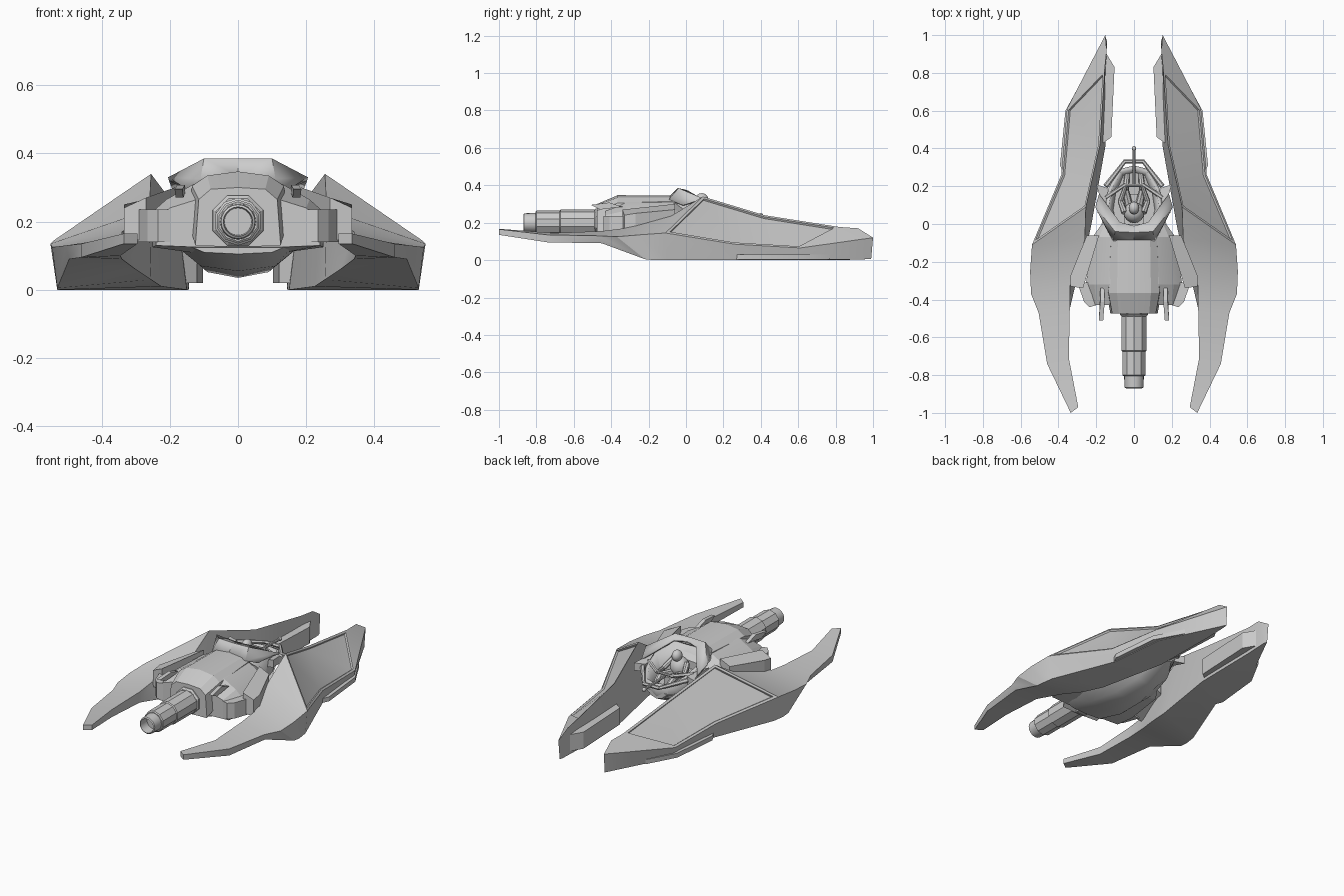
import bpy, bmesh, math
from mathutils import Vector

if "Cube" in bpy.data.objects:
    bpy.data.objects.remove(bpy.data.objects["Cube"])


def finish(name, bm, mirror=False, solid=0, angle=25):
    bmesh.ops.recalc_face_normals(bm, faces=bm.faces[:])
    me = bpy.data.meshes.new(name)
    bm.to_mesh(me)
    bm.free()
    ob = bpy.data.objects.new(name, me)
    bpy.context.collection.objects.link(ob)
    bpy.ops.object.select_all(action='DESELECT')
    ob.select_set(True)
    bpy.context.view_layer.objects.active = ob
    bpy.ops.object.shade_smooth_by_angle(angle=math.radians(angle))
    if solid:
        m = ob.modifiers.new("thickness", 'SOLIDIFY')
        m.thickness = solid
    if mirror:
        m = ob.modifiers.new("mirror", 'MIRROR')
        m.merge_threshold = 0.0005
    return ob


def skin(rows, ring=True, caps=True):
    """Bridge successive rows of points with quads."""
    bm = bmesh.new()
    vs = [[bm.verts.new(p) for p in r] for r in rows]
    n = len(rows[0])
    for a, b in zip(vs, vs[1:]):
        for i in range(n if ring else n - 1):
            j = (i + 1) % n
            bm.faces.new((a[i], a[j], b[j], b[i]))
    if caps:
        bm.faces.new(vs[0])
        bm.faces.new(vs[-1])
    return bm


def prism(name, outline, z0, z1, mirror=True):
    rows = [[(x, y, z) for x, y in outline] for z in (z0, z1)]
    return finish(name, skin(rows), mirror)


def full(half):
    """Mirror a half section (centre top to centre bottom) into a ring."""
    return half + [(-x, z) for x, z in half[-2:0:-1]]


def lathe_y(name, profile, sides, z, twist=0.0):
    rows = []
    for y, r in profile:
        rows.append([(r * math.cos(a), y, z + r * math.sin(a)) for a in
                     (2 * math.pi * (i + twist) / sides for i in range(sides))])
    return finish(name, skin(rows))


def tube(name, a, b, r0, r1=None, mirror=False, sides=8):
    a, b = Vector(a), Vector(b)
    q = (b - a).to_track_quat('Z', 'Y')
    rows = [[c + q @ Vector((r * math.cos(2 * math.pi * i / sides), r * math.sin(2 * math.pi * i / sides), 0))
             for i in range(sides)] for c, r in ((a, r0), (b, r0 if r1 is None else r1))]
    return finish(name, skin(rows), mirror)


def ball(name, loc, scale, mirror=False, seg=16):
    bm = bmesh.new()
    bmesh.ops.create_uvsphere(bm, u_segments=seg, v_segments=seg // 2, radius=1)
    for v in bm.verts:
        v.co = Vector(loc) + Vector([c * s for c, s in zip(v.co, scale)])
    return finish(name, bm, mirror, angle=50)


# Side hulls: four long rails, from front prong to tail tip, skinned together
ridge = [(.295, -.97, .165), (.345, -.71, .145), (.34, -.45, .155), (.34, -.33, .17), (.26, -.08, .235),
         (.255, .09, .34), (.18, .42, .24), (.155, .82, .177), (.145, .92, .17)]
edge = [(.335, -1, .165), (.46, -.74, .135), (.505, -.47, .13), (.545, -.37, .125), (.55, -.25, .135),
        (.54, -.11, .145), (.385, .26, .085), (.355, .61, .065), (.152, 1, .12)]
keel_out = [(.335, -1, .135), (.46, -.74, .095), (.495, -.45, .09), (.53, -.22, .005), (.53, -.17, 0),
            (.52, -.1, 0), (.37, .28, 0), (.335, .62, 0), (.15, .99, .005)]
keel_in = [(.295, -.97, .135), (.345, -.71, .10), (.34, -.45, .09), (.3, -.28, .06), (.255, -.14, .03),
           (.225, 0, .01), (.15, .42, 0), (.145, .82, 0), (.144, .97, .005)]
bm = skin(list(zip(ridge, edge, keel_out, keel_in)))
bmesh.ops.recalc_face_normals(bm, faces=bm.faces[:])
# Recessed panel on the two large outer faces
bm.faces.ensure_lookup_table()
panel = [bm.faces[20], bm.faces[24]]
bmesh.ops.inset_region(bm, faces=panel, thickness=.013, use_even_offset=True)
bmesh.ops.inset_region(bm, faces=panel, thickness=.003, depth=-.01, use_even_offset=True)
finish("side_hull", bm, True)

# Rails on the inner and outer flanks of the hulls
prism("inner_rail", [(.175, .42), (.12, .46), (.103, .83), (.145, .9), (.16, .85)], .02, .12)
prism("outer_skid", [(.36, .24), (.392, .31), (.363, .6), (.27, .77), (.3, .5)], .003, .03)

# Central hull
core = [(-.43, [(0, .275), (.12, .265), (.2, .24), (.24, .2), (.24, .13), (.12, .125), (0, .125)]),
        (-.32, [(0, .33), (.13, .31), (.21, .265), (.255, .225), (.25, .125), (.14, .11), (0, .11)]),
        (-.07, [(0, .335), (.12, .31), (.185, .275), (.22, .24), (.22, .13), (.14, .11), (0, .11)]),
        (.0, [(0, .27), (.12, .26), (.155, .24), (.17, .22), (.17, .14), (.13, .12), (0, .12)])]
finish("central_hull", skin([[(x, y, z) for x, z in full(h)] for y, h in core]), angle=15)

# Raised centre plate over the engine
plate = [(-.475, [(0, .30), (.08, .295), (.115, .265), (.125, .13), (0, .125)]),
         (-.365, [(0, .347), (.09, .335), (.135, .305), (.145, .2), (0, .2)]),
         (-.06, [(0, .345), (.085, .335), (.12, .315), (.13, .2), (0, .2)])]
finish("engine_cowl", skin([[(x, y, z) for x, z in full(h)] for y, h in plate]), angle=15)

# Belly: shallow keeled dish, narrowing toward the open cockpit nose
belly = [(-.42, [(0, .14), (.17, .14), (.1, .11), (0, .105)]),
         (-.25, [(0, .15), (.19, .135), (.11, .07), (0, .055)]),
         (-.05, [(0, .16), (.185, .135), (.09, .052), (0, .035)]),
         (.12, [(0, .17), (.14, .145), (.07, .075), (0, .06)]),
         (.28, [(0, .19), (.07, .18), (.035, .15), (0, .14)])]
finish("belly", skin([[(x, y, z) for x, z in full(h)] for y, h in belly]), angle=40)

# Engine barrel with stepped nozzle and open bore
lathe_y("engine_collar", [(-.42, .085), (-.48, .08), (-.49, .07)], 8, .203, .5)
lathe_y("engine_barrel", [(-.45, .07), (-.67, .07), (-.675, .064), (-.8, .064), (-.805, .058)], 10, .2, .5)
lathe_y("engine_nozzle", [(-.79, .053), (-.865, .05), (-.87, .043), (-.81, .04)], 20, .2)

# Shoulder pods that join hull and side hulls, with end blocks
pod = lambda zs: [(.185, -.06, zs[0]), (.25, -.06, zs[1]), (.335, -.27, zs[2]), (.335, -.33, zs[3]),
                  (.27, -.34, zs[4])]
finish("shoulder_pod", skin([pod((.2, .17, .14, .14, .15)), pod((.3, .27, .25, .24, .27))]), True, angle=10)
prism("shoulder_block", [(.22, -.31), (.3, -.31), (.265, -.41), (.235, -.44), (.2, -.43)], .14, .235)

# Small blades on the front shoulders
finish("shoulder_blade", skin([[(x, -.34, .285), (x, -.41, .308), (x + .008, -.51, .295), (x + .005, -.46, .27)]
                               for x in (.155, .178)]), True)

# Cockpit tub
rim = [(0, -.05, .335), (.11, -.05, .335), (.155, .08, .3), (.135, .19, .26), (.08, .29, .235), (0, .31, .23)]
rim += [(-x, y, z) for x, y, z in rim[-2:0:-1]]
low = [(x * .8, y * .9, .15) for x, y, z in rim]
bm = skin([rim, low], caps=False)
bm.verts.ensure_lookup_table()
bm.faces.new(bm.verts[len(rim):])
finish("cockpit_tub", bm, solid=.02)

# Hood behind the pilot with swept side arms
hood = [[(0, -.095, .335), (.11, -.09, .325), (.15, -.02, .295)],
        [(0, -.045, .385), (.1, -.04, .385), (.205, .09, .33)],
        [(0, -.01, .378), (.075, .01, .372), (.185, .16, .285)]]
finish("hood", skin(hood, ring=False, caps=False), True, solid=.012, angle=10)
# Jagged side flaps and frame struts around the nose
finish("side_flap", skin([[(.14, .08, z), (.195, .06, z + .02), (.18, .14, z + .01), (.2, .21, z), (.14, .19, z)]
                          for z in (.23, .275)]), True)
tube("frame_strut", (.15, .2, .26), (.05, .33, .235), .014, .01, True, 6)
tube("frame_brace", (.15, .14, .275), (.045, .21, .26), .012, .01, True, 6)
tube("nose_bar", (-.055, .33, .235), (.055, .33, .235), .011, sides=6)
tube("nose_rod", (0, .2, .245), (0, .405, .24), .008)
ball("nose_rod_tip", (0, .4, .24), (.012, .014, .012), seg=8)

# Pilot reclining in the seat
prism("seat", [(-.05, .0), (.05, .0), (.055, .1), (.035, .16), (-.035, .16), (-.055, .1)], .15, .22, False)
ball("pilot_torso", (0, .06, .25), (.055, .055, .06))
ball("pilot_head", (0, .085, .325), (.028, .034, .033))
tube("pilot_upper_arm", (.05, .06, .28), (.072, .12, .24), .017, .014, True)
tube("pilot_forearm", (.072, .12, .24), (.045, .2, .26), .014, .011, True)
tube("pilot_thigh", (.025, .09, .22), (.045, .18, .235), .022, .018, True)
tube("pilot_shin", (.045, .18, .235), (.035, .27, .18), .018, .013, True)
tube("handlebar", (-.06, .205, .26), (.06, .205, .26), .008)
